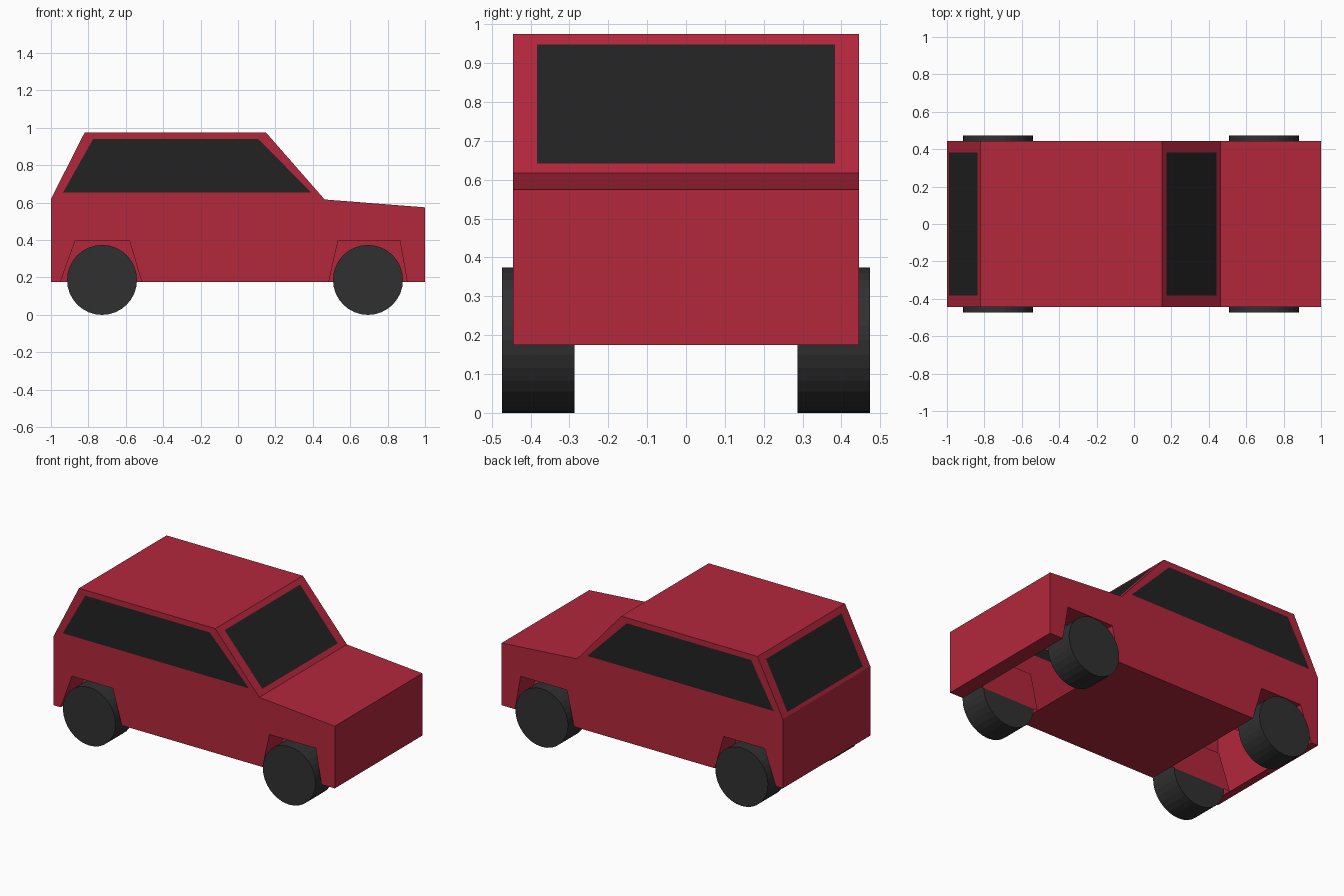
import bpy, bmesh, math
from mathutils import Matrix

if "Cube" in bpy.data.objects:
    bpy.data.objects.remove(bpy.data.objects["Cube"])

W = 0.445          # half width of the body
WELL = 0.28        # inner wall of the wheel wells
SILL = 0.175       # height of the floor
GLASS = 0.383      # half width of front and rear glass


def material(name, rgb):
    m = bpy.data.materials.new(name)
    m.diffuse_color = (*rgb, 1)
    m.use_nodes = True
    m.node_tree.nodes["Principled BSDF"].inputs["Base Color"].default_value = m.diffuse_color
    return m


def finish(bm, name, mat):
    mesh = bpy.data.meshes.new(name)
    bm.to_mesh(mesh)
    bm.free()
    mesh.materials.append(mat)
    ob = bpy.data.objects.new(name, mesh)
    bpy.context.collection.objects.link(ob)
    return ob


def face(bm, pts):
    return bm.faces.new([bm.verts.new(p) for p in pts])


def side(profile, y):
    return [(x, y, z) for x, z in profile]


def across(a, b, y):
    """Panel spanning the width between two profile points."""
    return [(a[0], -y, a[1]), (b[0], -y, b[1]), (b[0], y, b[1]), (a[0], y, a[1])]


def frame(bm, outer, inner):
    for i in range(4):
        j = (i + 1) % 4
        face(bm, [outer[i], outer[j], inner[j], inner[i]])


def on_slope(a, b, z):
    t = (z - a[1]) / (b[1] - a[1])
    return (a[0] + t * (b[0] - a[0]), z)


red = material("red_paint", (0.45, 0.02, 0.045))
black = material("dark_glass", (0.016, 0.016, 0.016))
rubber = material("rubber", (0.03, 0.03, 0.03))

# Key profile points (x, z)
cabin = [(-1, 0.62), (-0.82, 0.975), (0.15, 0.975), (0.463, 0.617)]
window = [(-0.935, 0.655), (-0.775, 0.94), (0.11, 0.94), (0.39, 0.655)]
nose_top, nose_low, tail_low = (1, 0.575), (1, SILL), (-1, SILL)
rear_arch = [(-0.95, SILL), (-0.87, 0.397), (-0.58, 0.397), (-0.515, SILL)]
front_arch = [(0.485, SILL), (0.535, 0.397), (0.865, 0.397), (0.905, SILL)]
lower = [tail_low] + rear_arch + front_arch + [nose_low, nose_top, cabin[3], cabin[0]]

# Sloped glass openings
rear_glass = across(on_slope(cabin[0], cabin[1], 0.64), on_slope(cabin[0], cabin[1], 0.94), GLASS)
windshield = across(on_slope(cabin[3], cabin[2], 0.642), on_slope(cabin[3], cabin[2], 0.948), GLASS)

# Body shell
bm = bmesh.new()
for y in (-W, W):
    face(bm, side(lower, y))
    frame(bm, side(cabin, y), side(window, y))
    # Wheel wells: arch walls and inner wall
    inner = math.copysign(WELL, y)
    for arch in (rear_arch, front_arch):
        face(bm, side(arch, inner))
        for a, b in zip(arch, arch[1:]):
            face(bm, side([a, b], y) + side([b, a], inner))
frame(bm, across(cabin[0], cabin[1], W), rear_glass)
frame(bm, across(cabin[3], cabin[2], W), windshield)
# Tail, roof, hood, nose and the three floor strips (open at the axles)
for a, b in ((tail_low, cabin[0]), (cabin[1], cabin[2]), (cabin[3], nose_top),
             (nose_top, nose_low), (tail_low, rear_arch[0]),
             (rear_arch[3], front_arch[0]), (front_arch[3], nose_low)):
    face(bm, across(a, b, W))
bmesh.ops.remove_doubles(bm, verts=bm.verts, dist=0.0005)
bmesh.ops.recalc_face_normals(bm, faces=bm.faces)
finish(bm, "body", red)

# Glass, flush with the body, facing outward
for name, pts in (("left_window", side(window, W)), ("right_window", side(window, -W)),
                  ("windshield", windshield), ("rear_window", rear_glass)):
    bm = bmesh.new()
    f = face(bm, pts)
    f.normal_update()
    c = f.calc_center_median()
    c.z -= 0.6
    if f.normal.dot(c) < 0:
        f.normal_flip()
    finish(bm, name, black)

# Wheels
R = 0.187
for xname, x in (("rear", -0.727), ("front", 0.695)):
    for yname, s in (("left", 1), ("right", -1)):
        bm = bmesh.new()
        place = Matrix.Translation((x, s * 0.38, R)) @ Matrix.Rotation(math.pi / 2, 4, 'X')
        bmesh.ops.create_cone(bm, cap_ends=True, segments=32, radius1=R, radius2=R,
                              depth=0.187, matrix=place)
        finish(bm, f"{xname}_{yname}_wheel", rubber)
